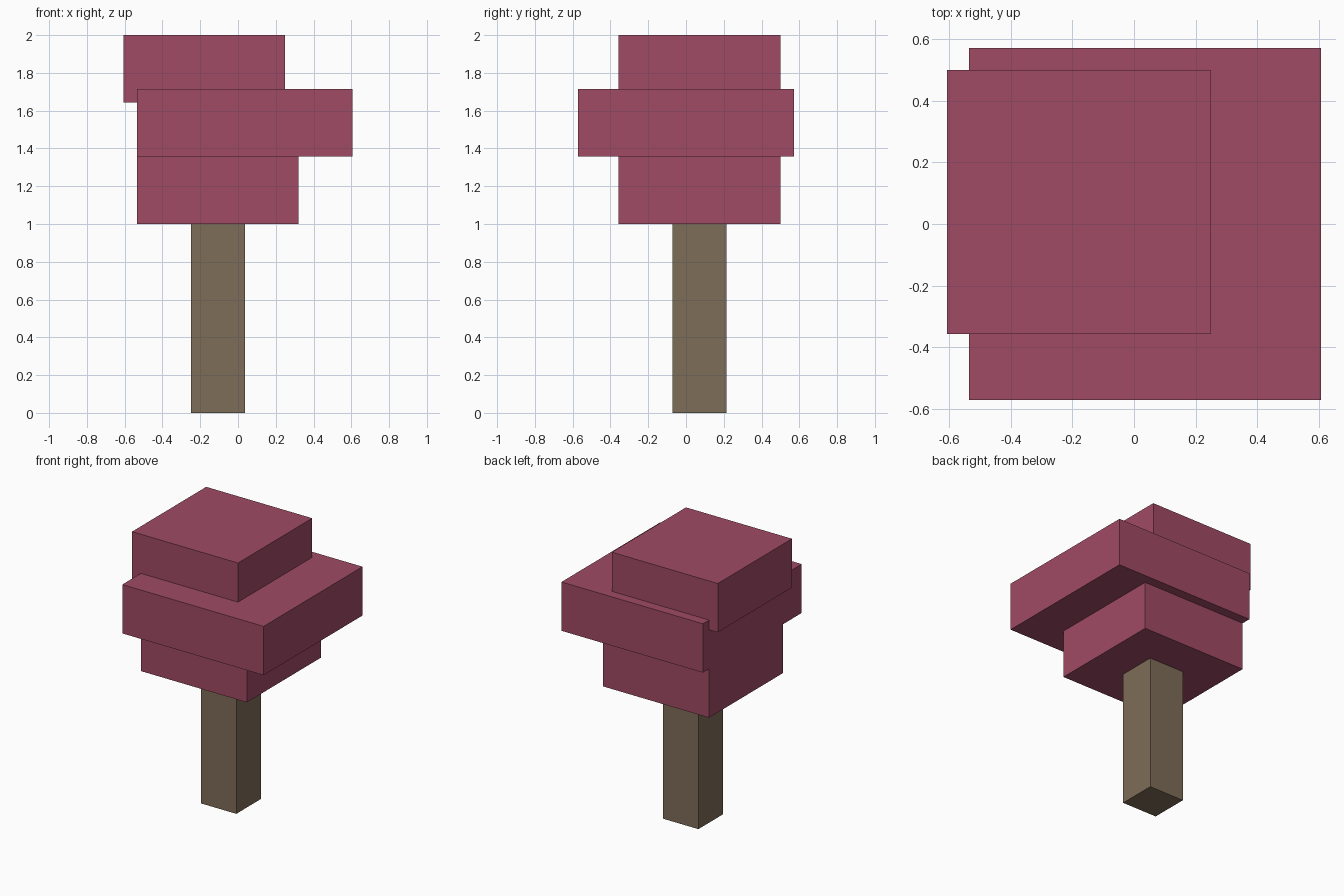
import bpy
from mathutils import Vector

cube = bpy.data.objects.get("Cube")
if cube:
    bpy.data.objects.remove(cube, do_unlink=True)


def make_material(name, rgb):
    mat = bpy.data.materials.new(name)
    mat.use_nodes = True
    mat.diffuse_color = (*rgb, 1)
    mat.node_tree.nodes["Principled BSDF"].inputs["Base Color"].default_value = (*rgb, 1)
    return mat


def block(name, low, high, mat):
    """Box spanning two opposite corners."""
    low, high = Vector(low), Vector(high)
    bpy.ops.mesh.primitive_cube_add(size=1)
    obj = bpy.context.object
    obj.name = obj.data.name = name
    size, centre = high - low, (low + high) / 2
    for v in obj.data.vertices:
        v.co = v.co * size
    obj.location = centre
    obj.data.materials.append(mat)
    return obj


bark = make_material("brown bark", (0.209, 0.153, 0.098))
leaves = make_material("rose leaves", (0.352, 0.069, 0.130))

# Square trunk
block("trunk", (-0.25, -0.071, 0), (0.036, 0.214, 1), bark)

# Three offset slabs of foliage; the top one sinks slightly into the middle one
block("lower_foliage", (-0.536, -0.357, 1), (0.321, 0.5, 1.357), leaves)
block("middle_foliage", (-0.536, -0.571, 1.357), (0.607, 0.571, 1.714), leaves)
block("upper_foliage", (-0.607, -0.357, 1.643), (0.25, 0.5, 2), leaves)
